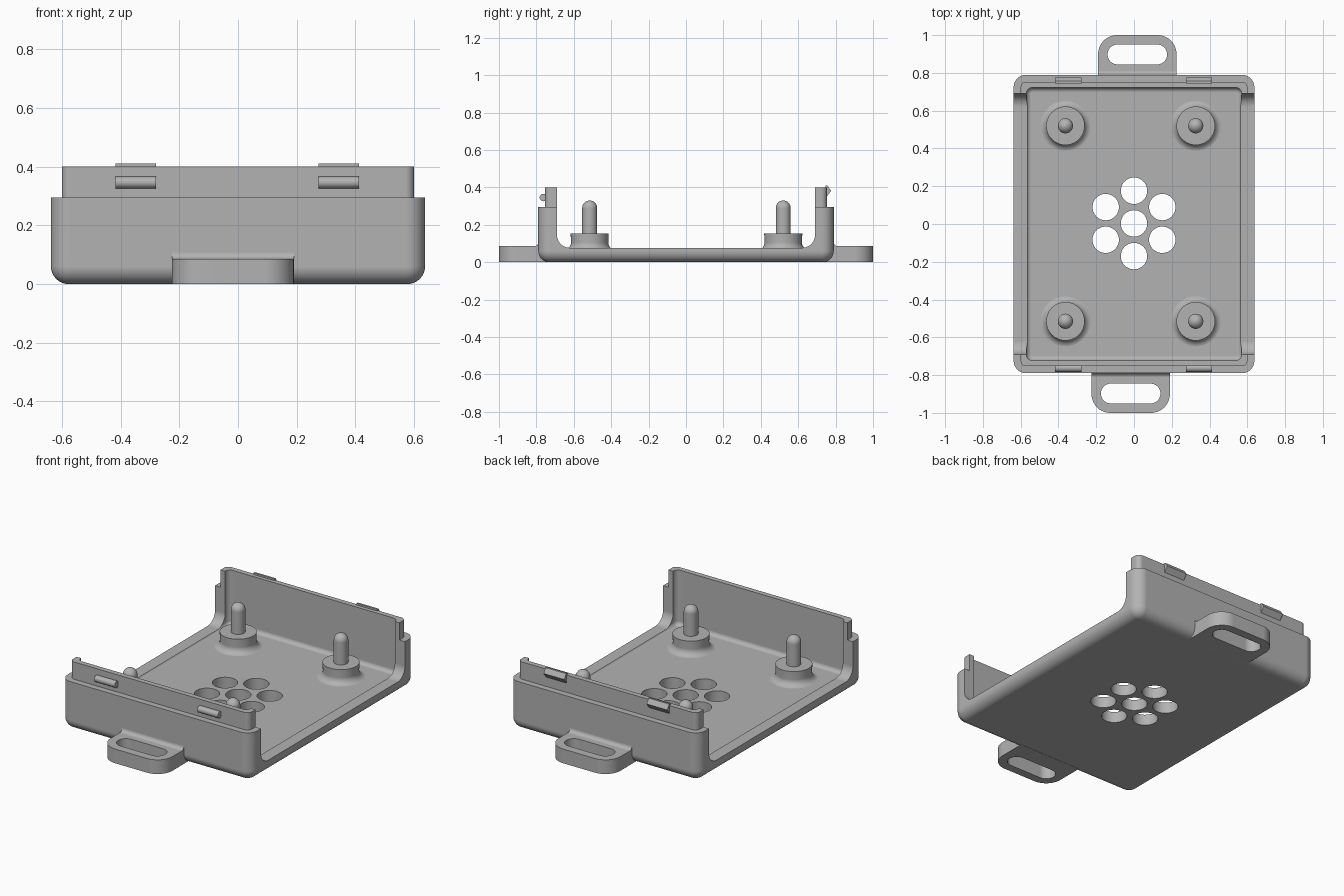
import bpy, bmesh
from math import sin, cos, pi, radians
from mathutils import Matrix

if "Cube" in bpy.data.objects:
    bpy.data.objects.remove(bpy.data.objects["Cube"])

grey = bpy.data.materials.new("plain_grey")
grey.use_nodes = True
grey.diffuse_color = (0.45, 0.45, 0.45, 1)
grey.node_tree.nodes["Principled BSDF"].inputs["Base Color"].default_value = (0.45, 0.45, 0.45, 1)


def loft(name, rings):
    """Closed solid through rings of equal point count, capped at both ends."""
    bm = bmesh.new()
    loops = [[bm.verts.new(p) for p in ring] for ring in rings]
    n = len(loops[0])
    for a, b in zip(loops, loops[1:]):
        for i in range(n):
            j = (i + 1) % n
            bm.faces.new((a[i], a[j], b[j], b[i]))
    bm.faces.new(loops[0][::-1])
    bm.faces.new(loops[-1])
    bmesh.ops.recalc_face_normals(bm, faces=bm.faces)
    mesh = bpy.data.meshes.new(name)
    bm.to_mesh(mesh)
    bm.free()
    mesh.materials.append(grey)
    ob = bpy.data.objects.new(name, mesh)
    bpy.context.collection.objects.link(ob)
    return ob


def outline(x0, x1, y0, y1, radii, steps=10):
    """Rectangle with corner radii: (+x+y, -x+y, -x-y, +x-y)."""
    pts = []
    corners = [(x1, y1, -1, -1), (x0, y1, 1, -1), (x0, y0, 1, 1), (x1, y0, -1, 1)]
    for k, (x, y, sx, sy) in enumerate(corners):
        r = radii[k]
        for i in range(steps + 1 if r else 1):
            a = (k + i / steps) * pi / 2
            pts.append((x + sx * r + r * cos(a), y + sy * r + r * sin(a)))
    return pts


def prism_z(name, pts, z0, z1):
    return loft(name, [[(x, y, z) for x, y in pts] for z in (z0, z1)])


def prism_x(name, pts, x0, x1):
    return loft(name, [[(x, y, z) for y, z in pts] for x in (x0, x1)])


def circle(x, y, r, n=40):
    return [(x + r * cos(2 * pi * i / n), y + r * sin(2 * pi * i / n)) for i in range(n)]


def cut(ob, cutter):
    cutter.hide_render = True
    mod = ob.modifiers.new("cut", 'BOOLEAN')
    mod.operation = 'DIFFERENCE'
    mod.solver = 'EXACT'
    mod.object = cutter
    bpy.context.view_layer.objects.active = ob
    bpy.ops.object.modifier_apply(modifier=mod.name)
    bpy.data.objects.remove(cutter)


def finish(ob):
    bpy.ops.object.select_all(action='DESELECT')
    ob.select_set(True)
    bpy.context.view_layer.objects.active = ob
    bpy.ops.object.shade_smooth_by_angle(angle=radians(30))
    mod = ob.modifiers.new("even_shading", 'WEIGHTED_NORMAL')
    mod.keep_sharp = True


HX, HY = 0.637, 0.79          # outer half sizes
FLOOR, RIM, TOP = 0.066, 0.077, 0.4


def ring(inset, radius, z):
    x, y = HX - inset, HY - inset
    return [(px, py, z) for px, py in outline(-x, x, -y, y, [radius] * 4)]


# Tray: rounded bottom, stepped lip and hollow inside
rings = []
for i in range(9):
    a = i / 8 * pi / 2
    inset = 0.06 * (1 - sin(a))
    rings.append(ring(inset, 0.065 - inset, 0.06 * (1 - cos(a))))
rings += [ring(0, 0.065, 0.295), ring(0.037, 0.03, 0.295),
          ring(0.037, 0.03, TOP), ring(0.068, 0.03, TOP)]
for i in range(7):
    a = i / 6 * pi / 2
    inset = 0.025 * (1 - cos(a))
    rings.append(ring(0.068 + inset, 0.03 - inset, FLOOR + 0.025 * (1 - sin(a))))
tray = loft("tray", rings)

# Open sides with rounded lower corners
opening = outline(-0.69, 0.69, RIM, 0.6, (0, 0, 0.07, 0.07))
cut(tray, prism_x("side_opening", opening, -1, 1))

# Vent holes: one in the middle, six around it
vents = [(0, 0)] + [(0.173 * sin(k * pi / 3), 0.173 * cos(k * pi / 3)) for k in range(6)]
for x, y in vents:
    cut(tray, prism_z("vent_hole", circle(x, y + 0.003, 0.07), -0.1, 0.2))
finish(tray)

# Strap tabs, with a slot and a small fillet against the wall
for label, angle in (("front", 0), ("back", pi)):
    tab = prism_z(label + "_tab", outline(-0.225, 0.19, -1, -0.74, (0, 0, 0.1, 0.1)), 0, 0.086)
    slot = outline(-0.175, 0.14, -0.95, -0.845, [0.052] * 4)
    cut(tab, prism_z("slot", slot, -0.1, 0.2))
    curve = [(-0.811 + 0.021 * sin(a), 0.107 - 0.021 * cos(a))
             for a in [i / 6 * pi / 2 for i in range(7)]]
    fillet = prism_x(label + "_tab_fillet", curve + [(-0.78, 0.107), (-0.78, 0.084), (-0.811, 0.084)],
                     -0.225, 0.19)
    for ob in (tab, fillet):
        ob.data.transform(Matrix.Rotation(angle, 4, 'Z'))
        finish(ob)

# Standoffs: flared base, shoulder and round-topped pin
profile = [(0.1 + 0.04 * (1 - sin(a)), FLOOR - 0.001 + 0.04 * (1 - cos(a)))
           for a in [i / 6 * pi / 2 for i in range(7)]]
profile += [(0.102, 0.155), (0.04, 0.155)]
profile += [(0.04 * cos(a), 0.29 + 0.04 * sin(a))
            for a in [i / 8 * pi / 2 for i in range(8)]] + [(0.002, 0.33)]
for side, x in (("right", -0.363), ("left", 0.327)):
    for end, y in (("front", -0.515), ("back", 0.52)):
        finish(loft(f"{end}_{side}_standoff",
                    [[(px, py, z) for px, py in circle(x, y, r)] for r, z in profile]))

# Snap clips: round bars in front, wedges behind
wedge = [(0.745, 0.41), (0.757, 0.41), (0.776, 0.382), (0.752, 0.35), (0.745, 0.35)]
for side, x in (("right", -0.348), ("left", 0.343)):
    finish(prism_x(f"front_{side}_clip", circle(-0.763, 0.346, 0.02, 16), x - 0.069, x + 0.069))
    finish(prism_x(f"back_{side}_clip", wedge, x - 0.069, x + 0.069))
